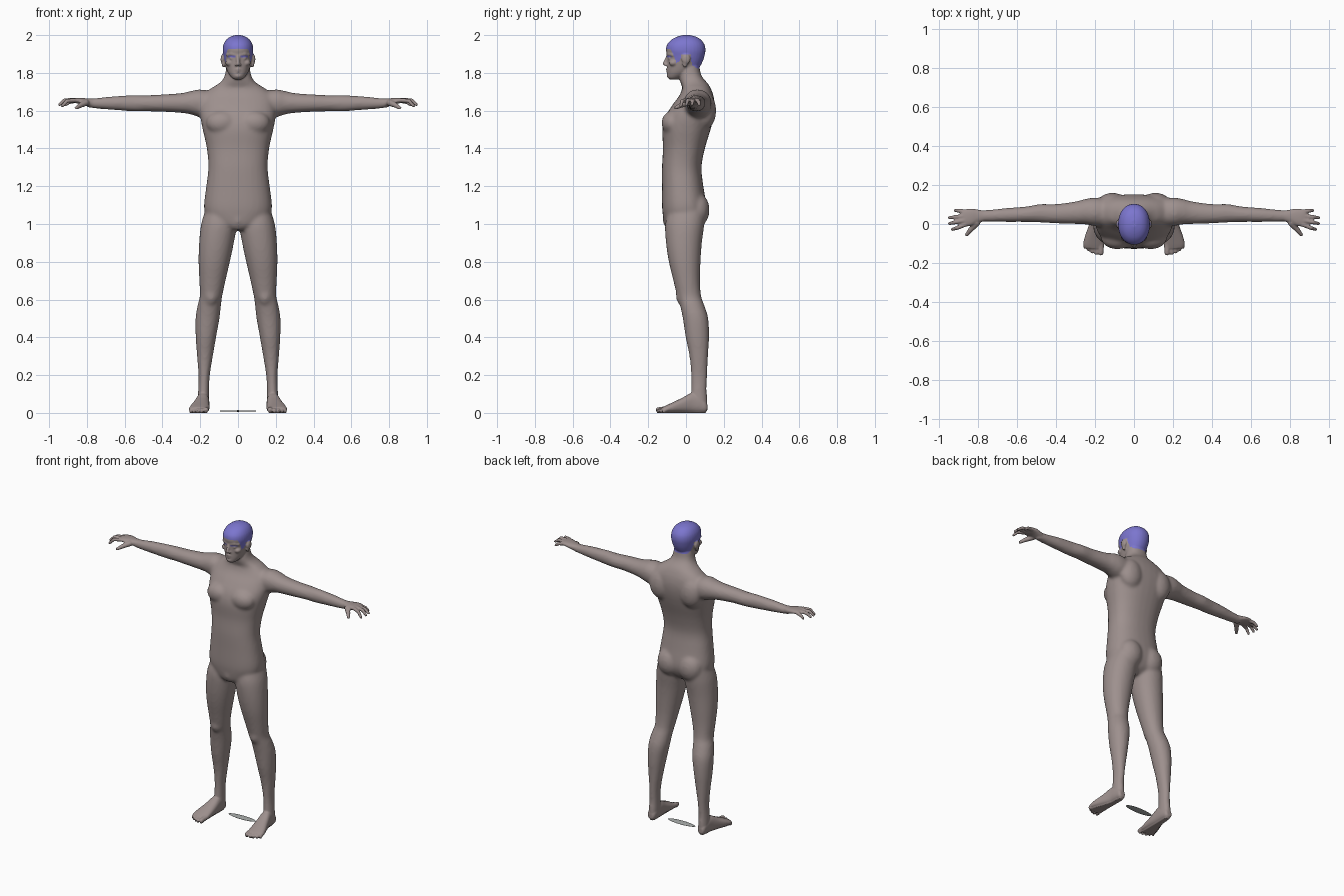
import bpy, bmesh, math
from mathutils import Vector, Matrix


def material(name, rgb):
    m = bpy.data.materials.new(name)
    m.diffuse_color = (*rgb, 1)
    return m


SKIN = material("taupe_skin", (0.34, 0.28, 0.27))
HAIR = material("violet_hair", (0.2, 0.18, 0.62))
GREY = material("grey_base", (0.4, 0.42, 0.41))


def dense(rows, k=4):
    """Catmull-Rom interpolation of the section rows."""
    out = []
    for i in range(len(rows) - 1):
        q = [rows[min(max(i + d, 0), len(rows) - 1)] for d in (-1, 0, 1, 2)]
        for j in range(k):
            t = j / k
            out.append([0.5 * (2 * b + (c - a) * t + (2 * a - 5 * b + 4 * c - d) * t * t
                        + (3 * b - a - 3 * c + d) * t ** 3) for a, b, c, d in zip(*q)])
    return out + [list(rows[-1])]


def loft(bm, axis, rows, n=2.3, s=1, seg=32):
    """Closed loft; rows are (position on axis, u0, u1, v0, v1)."""
    rings = []
    for t, u0, u1, v0, v1 in dense(rows):
        ring = []
        for i in range(seg):
            a = 2 * math.pi * i / seg
            c, d = math.cos(a), math.sin(a)
            u = (u0 + u1) / 2 + (u1 - u0) / 2 * math.copysign(abs(c) ** (2 / n), c)
            v = (v0 + v1) / 2 + (v1 - v0) / 2 * math.copysign(abs(d) ** (2 / n), d)
            x, y, z = ((t, u, v), (u, t, v), (u, v, t))[axis]
            ring.append(bm.verts.new((x * s, y, z)))
        rings.append(ring)
    for a, b in zip(rings, rings[1:]):
        for i in range(seg):
            j = (i + 1) % seg
            bm.faces.new((a[i], a[j], b[j], b[i]))
    bm.faces.new(rings[0])
    bm.faces.new(rings[-1])


def ball(bm, c, r, s=1, sub=3):
    m = Matrix.Translation((c[0] * s, c[1], c[2])) @ Matrix.Diagonal((*r, 1))
    bmesh.ops.create_icosphere(bm, subdivisions=sub, radius=1, matrix=m)


def chain(bm, pts, radii, s=1, steps=8):
    """Tapered round limb made of overlapping balls."""
    for i in range(len(pts) - 1):
        for j in range(steps + 1):
            t = j / steps
            r = radii[i] * (1 - t) + radii[i + 1] * t
            ball(bm, Vector(pts[i]).lerp(Vector(pts[i + 1]), t), (r, r, r), s, 2)


def fuse(bm, name, voxel, iterations):
    """Join all overlapping pieces into one smooth skin."""
    bmesh.ops.recalc_face_normals(bm, faces=bm.faces[:])
    me = bpy.data.meshes.new(name)
    bm.to_mesh(me)
    bm.free()
    ob = bpy.data.objects.new(name, me)
    bpy.context.collection.objects.link(ob)
    rm = ob.modifiers.new("fuse", 'REMESH')
    rm.mode = 'VOXEL'
    rm.voxel_size = voxel
    sm = ob.modifiers.new("soften", 'SMOOTH')
    sm.factor = 0.5
    sm.iterations = iterations
    dg = bpy.context.evaluated_depsgraph_get()
    new = bpy.data.meshes.new_from_object(ob.evaluated_get(dg))
    ob.modifiers.clear()
    ob.data = new
    return ob


# Torso and neck
bm = bmesh.new()
torso = [(0.97, 0.05, -0.10, 0.04), (1.0, 0.12, -0.115, 0.08), (1.05, 0.17, -0.123, 0.105),
         (1.1, 0.18, -0.127, 0.108), (1.2, 0.168, -0.127, 0.092), (1.3, 0.157, -0.127, 0.082),
         (1.4, 0.165, -0.122, 0.10), (1.5, 0.187, -0.125, 0.13), (1.57, 0.2, -0.108, 0.147),
         (1.63, 0.2, -0.072, 0.152), (1.68, 0.19, -0.035, 0.145), (1.72, 0.14, -0.02, 0.13),
         (1.745, 0.1, -0.028, 0.115), (1.77, 0.077, -0.035, 0.092), (1.8, 0.067, -0.035, 0.077),
         (1.85, 0.06, -0.03, 0.07)]
loft(bm, 2, [(z, -w, w, f, b) for z, w, f, b in torso], 2.35)
ball(bm, (0, -0.092, 1.025), (0.03, 0.032, 0.05))

# Arms and legs with their larger muscles
arm = [(0.12, -0.02, 0.13, 1.56, 1.70), (0.2, -0.01, 0.135, 1.565, 1.712),
       (0.25, -0.002, 0.128, 1.58, 1.704), (0.3, 0.0, 0.115, 1.588, 1.693),
       (0.4, 0.003, 0.102, 1.594, 1.686), (0.48, 0.008, 0.102, 1.596, 1.682),
       (0.55, 0.01, 0.09, 1.596, 1.682), (0.65, 0.01, 0.082, 1.603, 1.677),
       (0.75, 0.011, 0.072, 1.611, 1.667), (0.8, 0.012, 0.07, 1.618, 1.664)]
leg = [(1.08, 0.03, 0.17, -0.09, 0.10), (1.0, 0.008, 0.195, -0.11, 0.097),
       (0.9, 0.022, 0.206, -0.106, 0.084), (0.8, 0.043, 0.209, -0.091, 0.077),
       (0.7, 0.066, 0.205, -0.067, 0.074), (0.62, 0.083, 0.202, -0.048, 0.08),
       (0.57, 0.09, 0.214, -0.032, 0.097), (0.5, 0.098, 0.225, -0.017, 0.118),
       (0.4, 0.116, 0.224, -0.002, 0.122), (0.3, 0.133, 0.217, 0.018, 0.117),
       (0.2, 0.149, 0.209, 0.027, 0.112), (0.12, 0.153, 0.211, 0.027, 0.11),
       (0.05, 0.153, 0.214, 0.02, 0.115), (0.01, 0.16, 0.21, 0.03, 0.11)]
for s in (1, -1):
    loft(bm, 0, arm, 2.1, s)
    loft(bm, 2, leg, 2.1, s)
    ball(bm, (0.205, 0.058, 1.645), (0.075, 0.068, 0.068), s)    # shoulder
    ball(bm, (0.085, -0.07, 1.535), (0.085, 0.06, 0.065), s)     # chest
    ball(bm, (0.11, 0.1, 1.6), (0.08, 0.06, 0.1), s)             # shoulder blade
    ball(bm, (0.078, 0.06, 1.075), (0.08, 0.065, 0.09), s)       # buttock
    ball(bm, (0.143, -0.022, 0.62), (0.036, 0.032, 0.05), s)     # kneecap
rough = fuse(bm, "rough_body", 0.01, 6)

# Second pass: add head, hands and feet to the softened body
bm = bmesh.new()
bm.from_mesh(rough.data)
bpy.data.objects.remove(rough)

head = [(1.765, 0.018, -0.085, -0.04), (1.775, 0.033, -0.096, -0.02), (1.80, 0.052, -0.099, 0.03),
        (1.83, 0.064, -0.099, 0.07), (1.86, 0.071, -0.099, 0.088), (1.89, 0.077, -0.1, 0.098),
        (1.92, 0.081, -0.106, 0.103), (1.95, 0.077, -0.1, 0.098), (1.975, 0.063, -0.078, 0.08),
        (1.991, 0.042, -0.048, 0.055), (2.0, 0.014, -0.016, 0.02)]
loft(bm, 2, [(z, -w, w, f, b) for z, w, f, b in head], 2.15)
chain(bm, [(0, -0.098, 1.888), (0, -0.113, 1.848)], [0.008, 0.011])       # nose
ball(bm, (0, -0.086, 1.785), (0.022, 0.016, 0.015))                       # chin

palm = [(0.77, 0.013, 0.068, 1.618, 1.664), (0.80, 0.005, 0.074, 1.626, 1.665),
        (0.83, -0.008, 0.079, 1.635, 1.668), (0.86, -0.013, 0.076, 1.64, 1.668),
        (0.88, -0.01, 0.07, 1.645, 1.664)]
fingers = [[(0.865, -0.004, 1.655), (0.905, -0.02, 1.652), (0.93, -0.028, 1.625)],
           [(0.87, 0.018, 1.657), (0.918, 0.008, 1.655), (0.945, 0.002, 1.632)],
           [(0.87, 0.04, 1.655), (0.915, 0.036, 1.652), (0.945, 0.032, 1.633)],
           [(0.86, 0.062, 1.652), (0.895, 0.068, 1.645), (0.915, 0.069, 1.63)]]
foot = [(0.113, 0.168, 0.202, 0.012, 0.045), (0.1, 0.158, 0.21, 0.002, 0.07),
        (0.07, 0.153, 0.215, 0, 0.095), (0.03, 0.152, 0.221, 0, 0.105),
        (-0.02, 0.151, 0.236, 0, 0.08), (-0.07, 0.151, 0.253, 0, 0.056),
        (-0.105, 0.152, 0.259, 0, 0.04), (-0.125, 0.156, 0.252, 0.003, 0.03)]
toes = [(0.169, -0.147, 0.016), (0.193, -0.148, 0.012), (0.213, -0.141, 0.0115),
        (0.232, -0.131, 0.011), (0.25, -0.118, 0.0105)]
for s in (1, -1):
    # Face details
    chain(bm, [(0.012, -0.096, 1.894), (0.035, -0.09, 1.9), (0.056, -0.072, 1.895)],
          [0.008, 0.009, 0.008], s)                                # brow
    ball(bm, (0.032, -0.083, 1.877), (0.014, 0.012, 0.009), s)     # eye
    ball(bm, (0.045, -0.066, 1.853), (0.022, 0.024, 0.018), s)     # cheek
    ball(bm, (0.010, -0.104, 1.843), (0.008, 0.01, 0.007), s)      # nostril
    chain(bm, [(0, -0.1, 1.819), (0.022, -0.091, 1.814)], [0.007, 0.004], s)
    chain(bm, [(0, -0.098, 1.805), (0.02, -0.09, 1.811)], [0.007, 0.004], s)
    ball(bm, (0.081, 0.0, 1.872), (0.011, 0.023, 0.028), s)        # ear
    ball(bm, (0.077, -0.006, 1.848), (0.009, 0.014, 0.02), s)      # ear lobe
    # Hands
    loft(bm, 0, palm, 2.3, s)
    for f in fingers:
        chain(bm, f, [0.012, 0.0108, 0.0085], s)
    chain(bm, [(0.805, 0.005, 1.642), (0.835, -0.028, 1.628), (0.856, -0.055, 1.615)],
          [0.018, 0.014, 0.0095], s)
    # Feet
    loft(bm, 1, foot, 2.4, s)
    for x, y, r in toes:
        chain(bm, [(x, -0.095, 0.022), (x, y, r)], [r, r * 0.9], s)
body = fuse(bm, "body", 0.005, 3)

# Flat soles
for v in body.data.vertices:
    if v.co.z < 0.005:
        v.co.z = 0

# Hair cap and eyebrows, coloured by a hairline rule
HAIRLINE = [(-0.2, 1.93), (-0.085, 1.928), (-0.066, 1.895), (-0.05, 1.853), (-0.035, 1.86),
            (-0.022, 1.895), (0.02, 1.895), (0.035, 1.84), (0.06, 1.823), (0.2, 1.823)]


def hairline(y):
    for (a, za), (b, zb) in zip(HAIRLINE, HAIRLINE[1:]):
        if a <= y <= b:
            return za + (zb - za) * (y - a) / (b - a)
    return 3


body.data.materials.clear()
for m in (SKIN, HAIR):
    body.data.materials.append(m)
for p in body.data.polygons:
    c = p.center
    ax = abs(c.x)
    p.use_smooth = True
    p.material_index = 0
    if c.z < 1.8:
        continue
    ear = -0.026 < c.y < 0.026 and c.z < 1.898
    brow = c.y < -0.06 and 0.014 < ax < 0.052 and abs(c.z - 1.888 + 2.5 * (ax - 0.034) ** 2) < 0.0045
    if (c.z > hairline(c.y) and not ear) or brow:
        p.material_index = 1

# Thin oval plate on the ground between the feet
bm = bmesh.new()
bmesh.ops.create_uvsphere(bm, u_segments=32, v_segments=10, radius=1,
                          matrix=Matrix.Translation((0, 0.045, 0.01)) @ Matrix.Diagonal((0.1, 0.025, 0.004, 1)))
me = bpy.data.meshes.new("ground_plate")
bm.to_mesh(me)
bm.free()
me.materials.append(GREY)
for p in me.polygons:
    p.use_smooth = True
bpy.context.collection.objects.link(bpy.data.objects.new("ground_plate", me))
